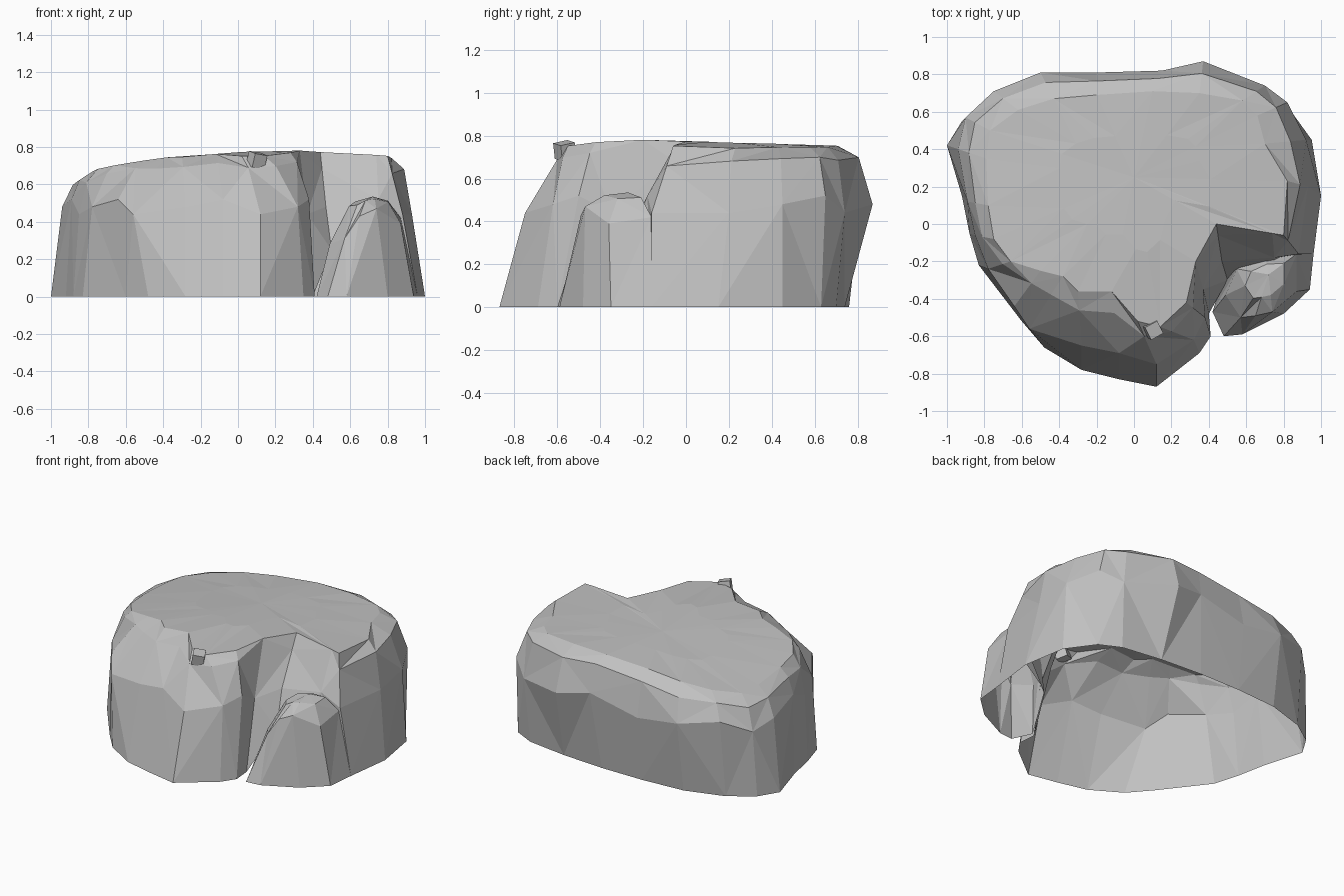
import bpy, bmesh
from mathutils import Vector

default_cube = bpy.data.objects.get("Cube")
if default_cube:
    bpy.data.objects.remove(default_cube, do_unlink=True)

stone_grey = bpy.data.materials.new("stone_grey")
stone_grey.use_nodes = True
grey = (0.53, 0.53, 0.53, 1)
stone_grey.diffuse_color = grey
stone_grey.node_tree.nodes["Principled BSDF"].inputs["Base Color"].default_value = grey


def loft(name, rings, crown):
    """Skin stacked outlines with facets and close the top at a crown point; the underside stays open."""
    bm = bmesh.new()
    loops = [[bm.verts.new(point) for point in ring] for ring in rings]
    count = len(loops[0])
    for level, (low, high) in enumerate(zip(loops, loops[1:])):
        for i in range(count):
            j = (i + 1) % count
            a, b, c, d = low[i], low[j], high[j], high[i]
            # Alternate the diagonals so that the stone looks chipped
            if (i + level) % 2 == 0:
                bm.faces.new((a, b, c))
                bm.faces.new((a, c, d))
            else:
                bm.faces.new((a, b, d))
                bm.faces.new((b, c, d))
    tip = bm.verts.new(crown)
    for i in range(count):
        bm.faces.new((loops[-1][i], loops[-1][(i + 1) % count], tip))
    mesh = bpy.data.meshes.new(name)
    bm.to_mesh(mesh)
    bm.free()
    mesh.materials.append(stone_grey)
    obj = bpy.data.objects.new(name, mesh)
    bpy.context.collection.objects.link(obj)
    return obj


def top_height(x, y):
    """A gentle dome, lower at the left, the back and the front lip."""
    dome = .768 + .05 * x - .09 * x * x - .03 * y
    return dome - .15 * max(0, -.3 - y) - .05 * max(y, 0) * max(-x, 0)


def blend(low, high, across, up):
    """Point between two others, with separate sideways and upward shares."""
    point = low.lerp(high, across)
    point.z = low.z + (high.z - low.z) * up
    return point


def shoulder(i, low, high):
    """Straight in the notch, sloping at the front, full at the sides and back."""
    if i >= 21:
        return blend(low, high, .7, .7)
    if low.y < -.2:
        return blend(low, high, .65, .8)
    return blend(low, high, .38, .8 if low.x > -.5 else .7)


# Main boulder: outlines of foot, waist and rim, running anticlockwise from the right
foot = [(1, .15), (.95, .45), (.82, .63), (.68, .7), (.4, .74), (.1, .76), (-.2, .76),
        (-.5, .74), (-.76, .66), (-.92, .55), (-1, .42), (-.92, .15), (-.88, -.05),
        (-.83, -.22), (-.6, -.52), (-.48, -.66), (-.28, -.78), (-.08, -.83), (.12, -.87),
        (.35, -.69), (.41, -.6), (.4, -.48), (.5, -.3), (.75, -.22), (.96, -.16)]
waist = [(.93, .2), (.92, .45), (.82, .65), (.7, .74), (.37, .87), (.15, .82), (-.2, .81),
         (-.5, .81), (-.75, .71), (-.9, .57), (-.94, .4), (-.89, .12), (-.85, -.06),
         (-.78, -.24), (-.64, -.44), (-.56, -.56), (-.28, -.65), (-.08, -.69), (.12, -.75),
         (.32, -.62), (.38, -.5), (.37, -.35), (.47, -.2), (.75, -.18), (.88, -.16)]
rim = [(.82, .23), (.7, .43), (.66, .58), (.58, .66), (.35, .7), (.1, .71), (-.2, .69),
       (-.43, .67), (-.62, .61), (-.77, .5), (-.79, .35), (-.78, .1), (-.75, -.08),
       (-.66, -.2), (-.5, -.25), (-.38, -.28), (-.3, -.36), (-.12, -.36), (.02, -.52),
       (.14, -.55), (.28, -.42), (.33, -.2), (.44, 0), (.74, -.05), (.8, -.06)]

# The foot rises where the side boulder stands against the wall
raised = {22: .25, 23: .35}
foot_ring = [Vector((x, y, raised.get(i, 0))) for i, (x, y) in enumerate(foot)]
waist_ring = [Vector((x, y, .48 + .04 * (i % 3 - 1))) for i, (x, y) in enumerate(waist)]
rim_ring = [Vector((x, y, top_height(x, y))) for x, y in rim]
shoulder_ring = [shoulder(i, low, high) for i, (low, high) in enumerate(zip(waist_ring, rim_ring))]
middle = Vector((0, .25, top_height(0, .25)))
plateau_ring = []
for point in rim_ring:
    inner = point.lerp(middle, .5)
    inner.z = top_height(inner.x, inner.y)
    plateau_ring.append(inner)
loft("main_boulder", [foot_ring, waist_ring, shoulder_ring, rim_ring, plateau_ring], middle)

# Side boulder leaning in the notch at the front, its back edge resting on the wall
side_foot = [(.42, -.47, 0), (.48, -.6, 0), (.58, -.59, 0), (.8, -.48, 0), (.94, -.35, 0),
             (.96, -.16, 0), (.7, -.18, .35), (.47, -.3, .2)]
side_shoulder = [(.49, -.38, .28), (.57, -.5, .31), (.65, -.49, .43), (.74, -.47, .47),
                 (.87, -.36, .39), (.87, -.16, .42), (.7, -.17, .43), (.55, -.24, .4)]
side_crown = Vector((.72, -.27, .535))
lower = [Vector(point) for point in side_foot]
upper = [Vector(point) for point in side_shoulder]
cap = [blend(point, side_crown, .45, .8) for point in upper]
loft("side_boulder", [lower, upper, cap], side_crown)

# Small pebble lodged in the front of the rim
bpy.ops.mesh.primitive_cube_add(size=.075, location=(.1, -.565, .73), rotation=(.2, .15, .5))
pebble = bpy.context.object
pebble.name = "rim_pebble"
pebble.data.materials.append(stone_grey)
